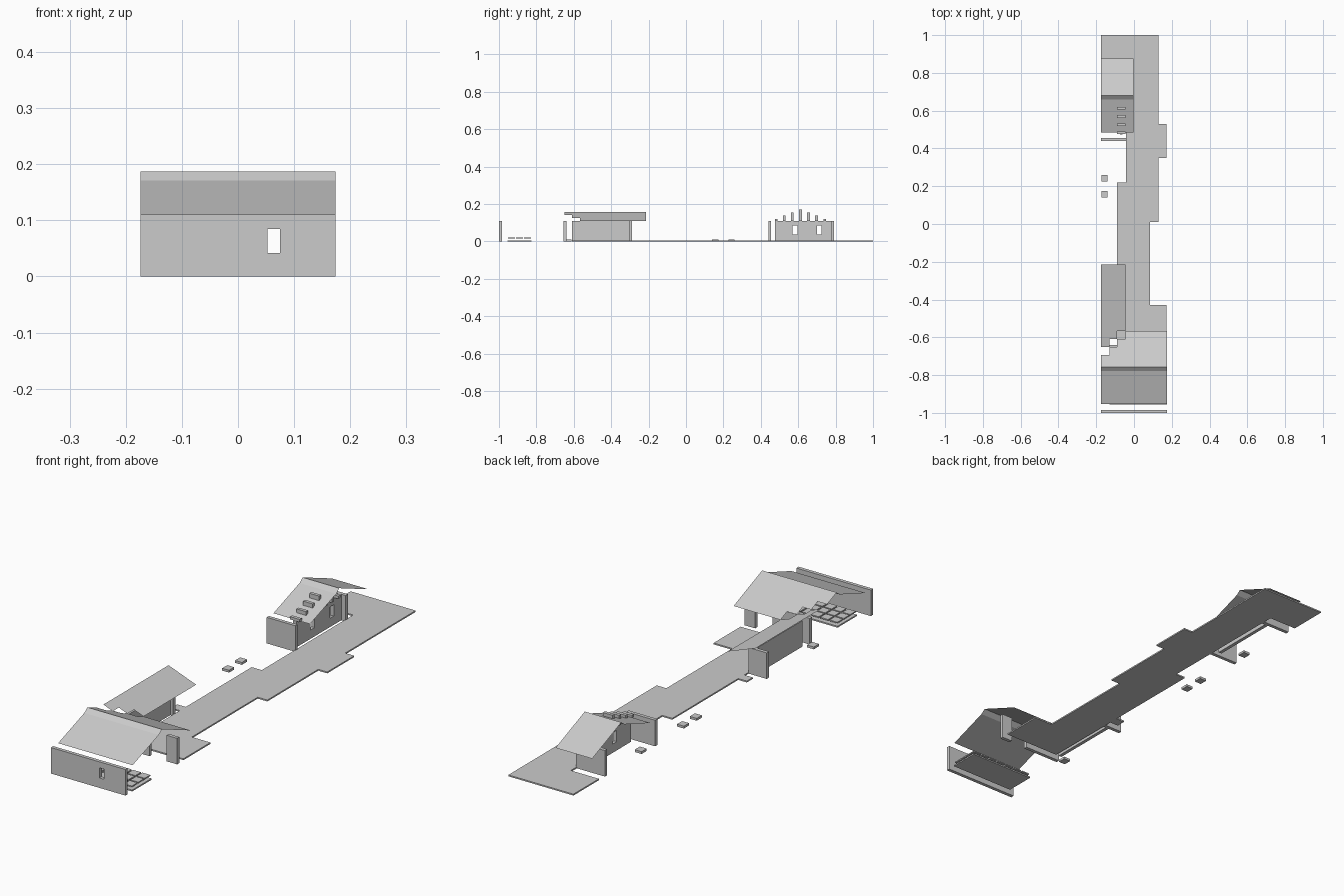
import bpy, bmesh

cube = bpy.data.objects.get("Cube")
if cube:
    bpy.data.objects.remove(cube, do_unlink=True)

grey = bpy.data.materials.new("plain grey")
grey.use_nodes = True
grey.diffuse_color = (0.6, 0.6, 0.6, 1)
grey.node_tree.nodes["Principled BSDF"].inputs["Base Color"].default_value = (0.6, 0.6, 0.6, 1)


def make(name, bm):
    mesh = bpy.data.meshes.new(name)
    bmesh.ops.recalc_face_normals(bm, faces=bm.faces[:])
    bm.to_mesh(mesh)
    bm.free()
    mesh.materials.append(grey)
    obj = bpy.data.objects.new(name, mesh)
    bpy.context.scene.collection.objects.link(obj)
    return obj


def extrude(bm, vec):
    """Thicken the flat faces of a mesh along a vector."""
    res = bmesh.ops.extrude_face_region(bm, geom=bm.faces[:], use_keep_orig=True)
    verts = [g for g in res["geom"] if isinstance(g, bmesh.types.BMVert)]
    bmesh.ops.translate(bm, verts=verts, vec=vec)


def slab(name, outline, z0, z1):
    bm = bmesh.new()
    bm.faces.new([bm.verts.new((x, y, z0)) for x, y in outline])
    extrude(bm, (0, 0, z1 - z0))
    return make(name, bm)


def box(name, x0, x1, y0, y1, z0, z1):
    return slab(name, [(x0, y0), (x1, y0), (x1, y1), (x0, y1)], z0, z1)


def wall(name, axis, start, end, offset, windows=(), sill=0.037, head=0.085):
    """Upright wall along an axis, with openings left out of its grid."""
    cuts = sorted({start, end, *[c for w in windows for c in w]})
    levels = [0, sill, head, WALL] if windows else [0, WALL]
    bm = bmesh.new()
    put = lambda a, z: bm.verts.new((a, offset, z) if axis == "x" else (offset, a, z))
    grid = [[put(a, z) for z in levels] for a in cuts]
    for i in range(len(cuts) - 1):
        for j in range(len(levels) - 1):
            if j == 1 and (cuts[i], cuts[i + 1]) in windows:
                continue
            bm.faces.new((grid[i][j], grid[i + 1][j], grid[i + 1][j + 1], grid[i][j + 1]))
    extrude(bm, (0, THICK, 0) if axis == "x" else (THICK, 0, 0))
    return make(name, bm)


def sheet(name, outline, height):
    """Roof sheet whose height follows a rule of x and y."""
    bm = bmesh.new()
    bm.faces.new([bm.verts.new((x, y, height(x, y))) for x, y in outline])
    obj = make(name, bm)
    if obj.data.polygons[0].normal.z < 0:
        obj.data.flip_normals()
    return obj


def gable(name, x0, x1, ridge, back_outline):
    """Front slope, steep ridge strip and back slope."""
    profile = [(-0.195, 0.11), (-0.02, 0.171), (0, 0.187)]
    for part, (a, b) in zip(("front_slope", "ridge_strip"), zip(profile, profile[1:])):
        rise = (b[1] - a[1]) / (b[0] - a[0])
        ya, yb = ridge + a[0], ridge + b[0]
        sheet(f"{name}_{part}", [(x0, ya), (x1, ya), (x1, yb), (x0, yb)],
              lambda x, y: a[1] + rise * (y - ya))
    sheet(f"{name}_back_slope", back_outline, lambda x, y: 0.187 - 0.405 * (y - ridge))


WALL, THICK, FLOOR = 0.11, 0.015, 0.006

# Long walkway
slab("walkway", [
    (-0.09, -0.61), (0.172, -0.61), (0.172, -0.43), (0.085, -0.43), (0.085, 0.01),
    (0.13, 0.01), (0.13, 0.35), (0.172, 0.35), (0.172, 0.53), (0.13, 0.53), (0.13, 1),
    (-0.174, 1), (-0.174, 0.83), (-0.043, 0.83), (-0.043, 0.22), (-0.09, 0.22),
    (-0.09, -0.22), (-0.13, -0.22), (-0.13, -0.26), (-0.09, -0.26)], 0, FLOOR)

# Front building
wall("front_wall", "x", -0.174, 0.174, -1, [(0.053, 0.075)], sill=0.042)
wall("inner_wall", "x", -0.13, 0.045, -0.655)
wall("inner_wall_end", "x", 0.125, 0.174, -0.655)
gable("front_roof", -0.174, 0.174, -0.757, [
    (-0.174, -0.757), (0.174, -0.757), (0.174, -0.566), (-0.045, -0.566), (-0.045, -0.61),
    (-0.09, -0.61), (-0.09, -0.65), (-0.13, -0.65), (-0.13, -0.693), (-0.174, -0.693)])

# Raised tiled platform
box("tile_platform", -0.13, 0.174, -0.955, -0.826, 0, FLOOR)
for i in range(7):
    for j in range(3):
        x, y = -0.127 + i * 0.0434, -0.952 + j * 0.043
        box("tile", x, x + 0.037, y, y + 0.037, 0.016, 0.021)

# Side wing with a lean-to roof
wall("wing_long_wall", "y", -0.61, -0.29, -0.118)
wall("wing_end_wall", "x", -0.174, -0.09, -0.305)
sheet("wing_roof", [
    (-0.174, -0.215), (-0.174, -0.65), (-0.13, -0.65), (-0.13, -0.61), (-0.09, -0.61),
    (-0.09, -0.566), (-0.045, -0.566), (-0.045, -0.215)], lambda x, y: 0.11 - 0.37 * (x + 0.045))

# Rear building
wall("rear_long_wall", "y", 0.475, 0.79, -0.075, [(0.57, 0.597), (0.70, 0.725)])
wall("rear_building_front_wall", "x", -0.174, -0.04, 0.44)
wall("rear_building_back_wall", "x", -0.174, -0.04, 0.775)
gable("rear_roof", -0.174, -0.003, 0.68, [
    (-0.174, 0.68), (-0.003, 0.68), (-0.003, 0.875), (-0.174, 0.875)])

# Stepped posts rising through the rear roof
for k in range(-3, 4):
    y = 0.612 + k * 0.043
    box("roof_post", -0.09, -0.045, y - 0.007, y + 0.007, WALL, 0.171 - 0.0165 * abs(k))

# Stepping stones
for x, y in [(-0.156, 0.157), (-0.156, 0.243), (-0.156, 0.525), (-0.152, -0.63)]:
    box("stepping_stone", x - 0.016, x + 0.016, y - 0.017, y + 0.017, 0, 0.01)
